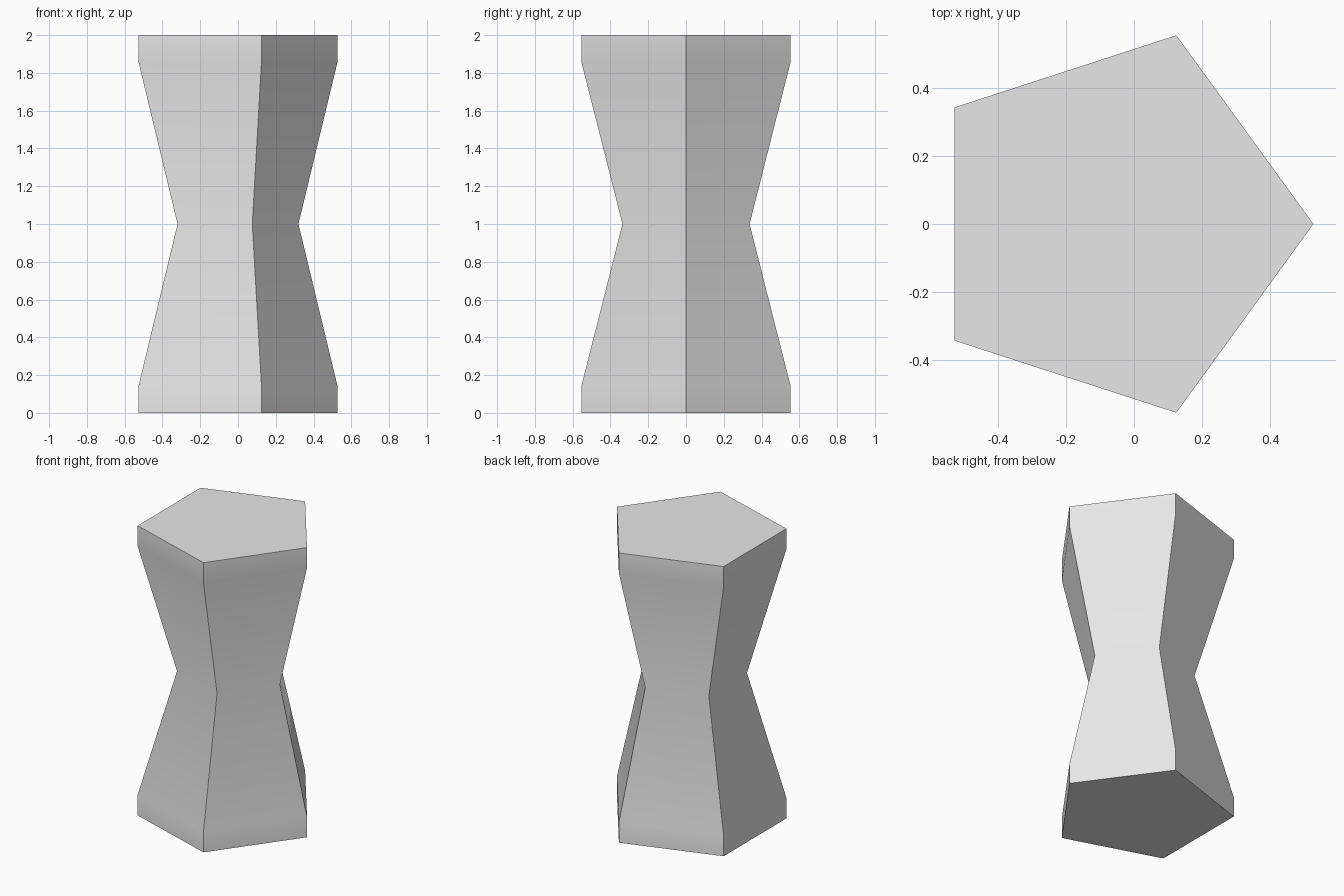
import bpy
import bmesh
from math import cos, sin, tau, radians

cube = bpy.data.objects.get("Cube")
if cube:
    bpy.data.objects.remove(cube, do_unlink=True)

SIDES = 5
RADIUS = 0.583
SHIFT = RADIUS * (1 + cos(tau * 2 / SIDES)) / 2 - RADIUS * cos(tau * 2 / SIDES)
SHIFT = RADIUS - SHIFT  # centres the pentagon's bounds on x = 0
WAIST = 0.607
# Height and scale of each pentagonal section
PROFILE = [(0, 1), (0.14, 1), (1, WAIST), (1.86, 1), (2, 1)]

grey = bpy.data.materials.new("light grey")
grey.use_nodes = True
grey.diffuse_color = (0.8, 0.8, 0.8, 1)
grey.node_tree.nodes["Principled BSDF"].inputs["Base Color"].default_value = (0.8, 0.8, 0.8, 1)

# Pinched column lofted through the sections
bm = bmesh.new()
offset = -RADIUS * (1 + cos(tau * 2 / SIDES)) / 2
rings = []
for z, scale in PROFILE:
    ring = []
    for i in range(SIDES):
        a = tau * i / SIDES
        ring.append(bm.verts.new((scale * (RADIUS * cos(a) + offset),
                                  scale * RADIUS * sin(a), z)))
    rings.append(ring)
for low, high in zip(rings, rings[1:]):
    for i in range(SIDES):
        j = (i + 1) % SIDES
        bm.faces.new((low[i], low[j], high[j], high[i]))

# Flat end caps
bm.faces.new(rings[0][::-1])
bm.faces.new(rings[-1])

mesh = bpy.data.meshes.new("pinched_column")
bm.to_mesh(mesh)
bm.free()
mesh.materials.append(grey)
column = bpy.data.objects.new("pinched_column", mesh)
bpy.context.collection.objects.link(column)

# Smooth along the height, crisp between the sides
bpy.ops.object.select_all(action="DESELECT")
column.select_set(True)
bpy.context.view_layer.objects.active = column
bpy.ops.object.shade_smooth_by_angle(angle=radians(30))
